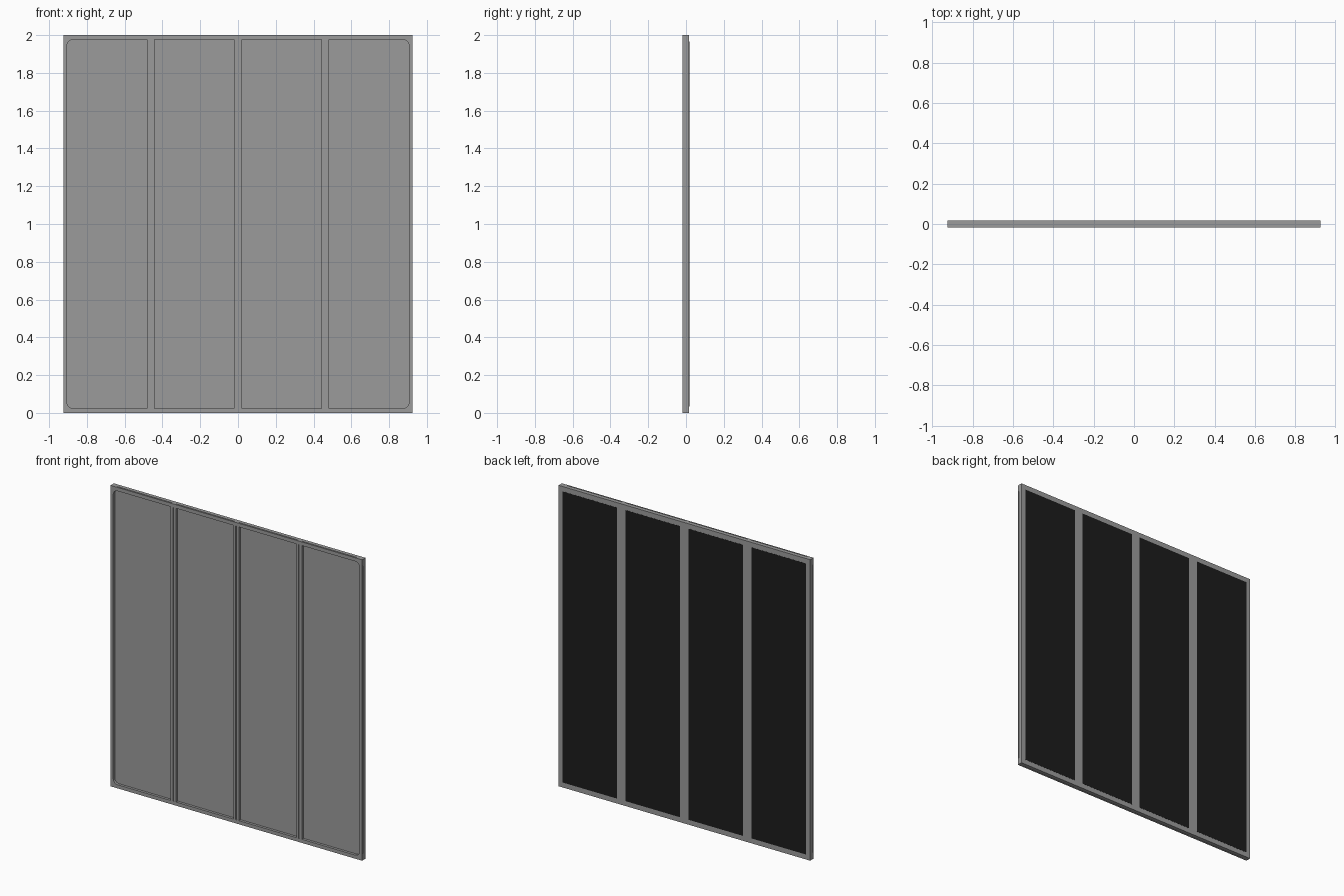
import bpy
import bmesh
from mathutils import Matrix

if "Cube" in bpy.data.objects:
    bpy.data.objects.remove(bpy.data.objects["Cube"], do_unlink=True)

HALF, HEIGHT = 0.925, 2.0
FRONT, BACK = -0.018, 0.0172
PITCH = HALF / 2


def material(name, value):
    mat = bpy.data.materials.new(name)
    mat.use_nodes = True
    mat.diffuse_color = (value, value, value, 1)
    mat.node_tree.nodes["Principled BSDF"].inputs["Base Color"].default_value = (value, value, value, 1)
    return mat


def add_box(bm, x, y, z):
    """Add a box from three (low, high) ranges and return its vertices."""
    centre = [(a + b) / 2 for a, b in (x, y, z)]
    size = [b - a for a, b in (x, y, z)]
    mat = Matrix.Translation(centre) @ Matrix.Diagonal((*size, 1))
    return bmesh.ops.create_cube(bm, size=1, matrix=mat)["verts"]


def make_object(name, bm, mat=None):
    mesh = bpy.data.meshes.new(name)
    bm.to_mesh(mesh)
    bm.free()
    obj = bpy.data.objects.new(name, mesh)
    bpy.context.collection.objects.link(obj)
    if mat:
        mesh.materials.append(mat)
    return obj


grey = material("metal grey", 0.33)
black = material("black sheet", 0.012)

# Solid frame
bm = bmesh.new()
add_box(bm, (-HALF, HALF), (FRONT, BACK), (0, HEIGHT))
frame = make_object("panel_frame", bm, grey)

cut = bmesh.new()

# Four front pockets, with rounded corners at the outer sides
for i in range(4):
    left, right = -HALF + i * PITCH + 0.02, -HALF + (i + 1) * PITCH - 0.02
    verts = add_box(cut, (left, right), (-0.05, -0.001), (0.024, HEIGHT - 0.024))
    outer = {0: left, 3: right}.get(i)
    if outer is not None:
        edges = {e for v in verts for e in v.link_edges
                 if all(abs(w.co.x - outer) < 0.001 for w in e.verts)
                 and abs(e.verts[0].co.z - e.verts[1].co.z) < 0.001}
        bmesh.ops.bevel(cut, geom=list(edges), offset=0.03, segments=5,
                        profile=0.5, affect='EDGES')

# Seam groove down the middle of each divider
for x in (-PITCH, 0, PITCH):
    add_box(cut, (x - 0.004, x + 0.004), (-0.05, FRONT + 0.006), (0.024, HEIGHT - 0.024))

# Slots along the outer edges, interrupted at the dividers
slot = (-0.013, -0.008)
for i in range(4):
    left = -HALF + i * PITCH + (0.045 if i == 0 else 0.014)
    right = -HALF + (i + 1) * PITCH - (0.045 if i == 3 else 0.014)
    add_box(cut, (left, right), slot, (HEIGHT - 0.007, HEIGHT + 0.05))
    add_box(cut, (left, right), slot, (-0.05, 0.007))
for side in (-1, 1):
    add_box(cut, sorted((side * (HALF - 0.006), side * (HALF + 0.05))), slot, (0.045, HEIGHT - 0.045))

cutter = make_object("frame_cutter", cut)
cutter.hide_render = True
mod = frame.modifiers.new("cuts", 'BOOLEAN')
mod.operation = 'DIFFERENCE'
mod.solver = 'EXACT'
mod.object = cutter
bpy.context.view_layer.objects.active = frame
frame.select_set(True)
bpy.ops.object.modifier_apply(modifier=mod.name)
bpy.data.objects.remove(cutter, do_unlink=True)

# Dark sheets on the back
for i in range(4):
    centre = -HALF + (i + 0.5) * PITCH
    bm = bmesh.new()
    add_box(bm, (centre - 0.2, centre + 0.2), (BACK - 0.002, 0.018), (0.033, HEIGHT - 0.033))
    make_object(f"back_sheet_{i + 1}", bm, black)
